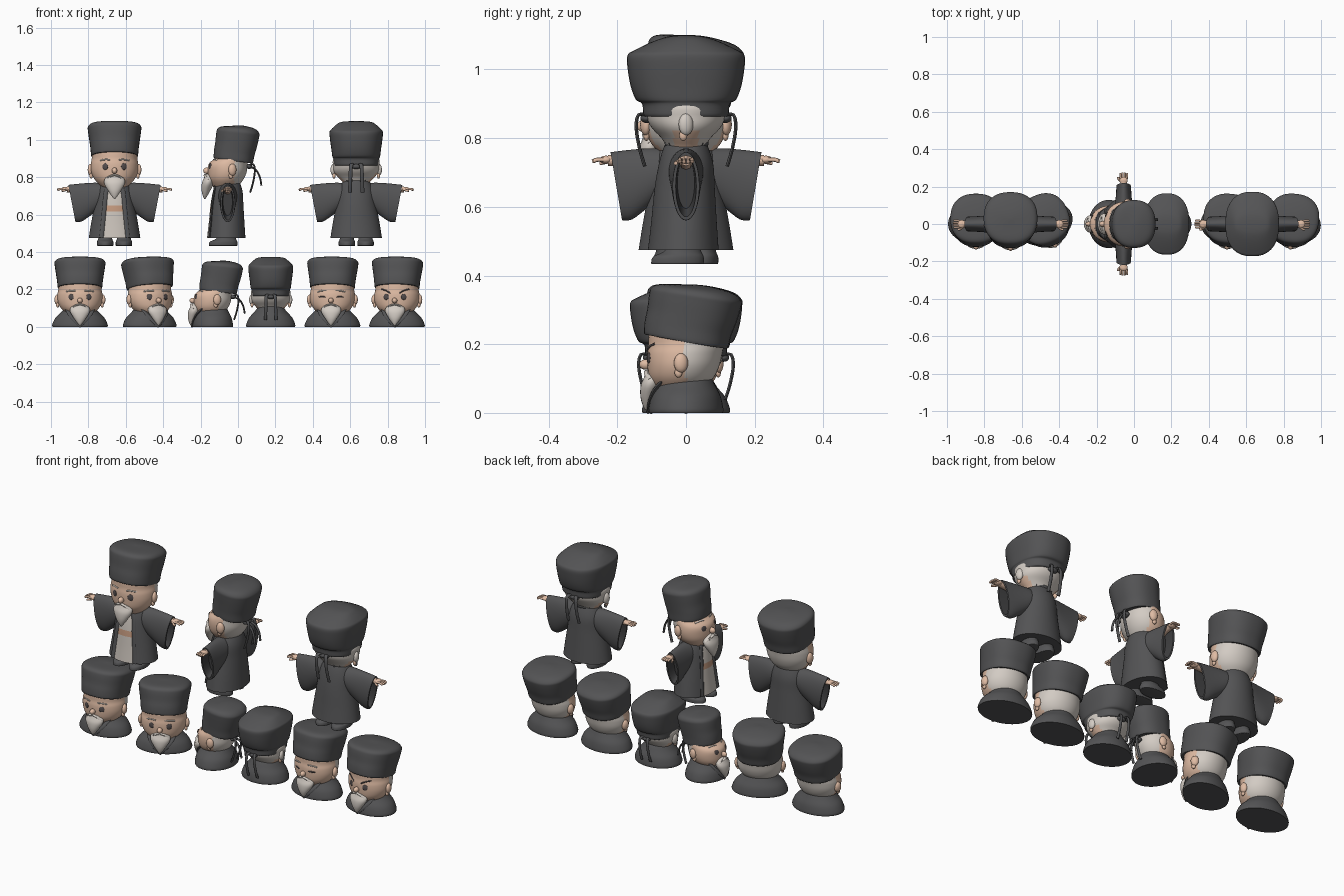
import bpy, bmesh, math
from mathutils import Matrix, Vector

if "Cube" in bpy.data.objects:
    bpy.data.objects.remove(bpy.data.objects["Cube"])


def material(name, col):
    m = bpy.data.materials.new(name)
    m.diffuse_color = (*col, 1)
    m.use_nodes = True
    m.node_tree.nodes["Principled BSDF"].inputs["Base Color"].default_value = m.diffuse_color
    return m


CLOTH = material("charcoal cloth", (.088, .088, .091))
LINING = material("dark lining", (.05, .05, .052))
SKIN = material("skin", (.74, .50, .37))
HAIR = material("white hair", (.65, .60, .55))
LINEN = material("pale linen", (.60, .55, .50))
TAN = material("tan sash", (.55, .32, .21))
EYE = material("dark eye", (.09, .075, .075))


def skin_loops(name, M, loops, mats, rule=None):
    """Join rings of points into a closed surface; rule(local centre) picks the material."""
    bm = bmesh.new()
    rings = [[bm.verts.new(p) for p in lp] for lp in loops]
    n = len(rings[0])
    for a, b in zip(rings, rings[1:]):
        for i in range(n):
            j = (i + 1) % n
            bm.faces.new((a[i], a[j], b[j], b[i]))
    bm.faces.new(rings[0][::-1])
    bm.faces.new(rings[-1])
    bmesh.ops.recalc_face_normals(bm, faces=bm.faces)
    for f in bm.faces:
        f.smooth = True
        if rule:
            f.material_index = rule(f.calc_center_median())
    bm.transform(M)
    me = bpy.data.meshes.new(name)
    bm.to_mesh(me)
    bm.free()
    for m in mats:
        me.materials.append(m)
    ob = bpy.data.objects.new(name, me)
    bpy.context.collection.objects.link(ob)
    return ob


def dense(rows, k=4):
    """Catmull-Rom through rows of ring parameters."""
    out = []
    for i in range(len(rows) - 1):
        p = [rows[max(i - 1, 0)], rows[i], rows[i + 1], rows[min(i + 2, len(rows) - 1)]]
        for s in range(k):
            t = s / k
            out.append([.5 * (2 * b + (c - a) * t + (2 * a - 5 * b + 4 * c - d) * t * t
                              + (3 * b - a - 3 * c + d) * t ** 3) for a, b, c, d in zip(*p)])
    return out + [list(rows[-1])]


def ring(z, yc, rx, ry, slope=0, p=2, n=48):
    pts = []
    for i in range(n):
        a = 2 * math.pi * (i + .5) / n
        c, s = math.cos(a), math.sin(a)
        x = max(rx, .001) * math.copysign(abs(c) ** (2 / p), c)
        y = yc + max(ry, .001) * math.copysign(abs(s) ** (2 / p), s)
        pts.append((x, y, z + slope * y))
    return pts


def lathe(name, M, rows, mats, rule=None, p=2, n=48, k=4):
    return skin_loops(name, M, [ring(*r, p=p, n=n) for r in dense(rows, k)], mats, rule)


def blob(name, M, c, r, mat, rot=None):
    rows = [(-math.cos(t * math.pi / 10), 0, math.sin(t * math.pi / 10), math.sin(t * math.pi / 10))
            for t in range(11)]
    T = Matrix.Translation(c) @ (rot or Matrix()) @ Matrix.Diagonal((*r, 1))
    return skin_loops(name, M @ T, [ring(*q, n=16) for q in rows], [mat])


def strip(name, M, pts, w, t, mat):
    """Rounded ribbon through points; wide along x, thin along the other direction."""
    pts = [Vector(p) for p in dense(pts, 3)]
    loops = []
    for i, p in enumerate(pts):
        d = (pts[min(i + 1, len(pts) - 1)] - pts[max(i - 1, 0)]).normalized()
        u = Vector((1, 0, 0)) if abs(d.x) < .8 else Vector((0, 0, 1))
        u = (u - d * u.dot(d)).normalized()
        v = d.cross(u)
        loops.append([p + u * w * math.cos(a * math.pi / 4) + v * t * math.sin(a * math.pi / 4)
                      for a in range(8)])
    return skin_loops(name, M, loops, [mat])


HEAD = [(.73, -.02, .045, .045), (.755, -.02, .075, .072), (.79, -.014, .108, .098),
        (.83, -.008, .125, .110), (.87, -.004, .127, .115), (.90, 0, .122, .115),
        (.95, 0, .115, .11), (.98, 0, .06, .06)]
HEAD_SIDE = [(.73, -.015, .045, .045), (.755, -.012, .075, .07), (.79, -.008, .105, .093),
             (.83, -.002, .118, .104), (.87, .002, .118, .104), (.90, .018, .110, .090),
             (.93, .03, .095, .075), (.95, .03, .05, .04)]
HEAD_BACK = [(.73, 0, .05, .045), (.77, 0, .07, .055), (.80, 0, .098, .072), (.83, 0, .12, .10),
             (.86, 0, .124, .115), (.90, 0, .12, .115), (.93, 0, .06, .06)]
ROBE = [(.475, -.008, .138, .103), (.55, -.006, .126, .096), (.65, -.004, .108, .088),
        (.72, 0, .098, .08), (.77, 0, .076, .066), (.80, 0, .05, .05), (.81, 0, .03, .03)]
HAT = [(.913, 0, .117, .118, -.19), (.915, 0, .125, .128, -.19), (.955, .006, .129, .132, -.18),
       (1.0, .018, .135, .136, -.17), (1.05, .028, .142, .140, -.16), (1.074, .032, .142, .136, -.16),
       (1.09, .03, .122, .112, -.13), (1.098, .02, .07, .06, -.08), (1.10, .02, .002, .002, 0)]
HAT_BACK = [(.863, 0, .11, .11), (.866, 0, .12, .124), (.90, 0, .123, .128), (.912, 0, .128, .146),
            (.95, 0, .133, .161), (1.0, 0, .140, .170), (1.04, 0, .143, .171), (1.056, 0, .134, .15),
            (1.08, 0, .108, .10), (1.094, 0, .085, .06), (1.099, 0, .05, .03), (1.10, 0, .002, .002)]


def front_y(rows, x, z):
    for a, b in zip(rows, rows[1:]):
        if a[0] <= z <= b[0]:
            t = (z - a[0]) / (b[0] - a[0])
            _, yc, rx, ry = [p + (q - p) * t for p, q in zip(a, b)]
            return yc - ry * math.sqrt(max(0, 1 - (x / rx) ** 2))


def ribbons(tag, M, d):
    """Knot and two hanging ties on the back (d=1) or the front (d=-1)."""
    blob(tag + "_tie_knot", M, (0, d * .115, .858), (.03, .018, .014), CLOTH)
    for s in (-1, 1):
        strip(tag + "_hanging_tie", M, [(s * .012, d * .112, .865), (s * .026, d * .138, .868),
              (s * .03, d * .145, .83), (s * .032, d * .135, .77), (s * .034, d * .12, .718)],
              .010, .005, CLOTH)


def back_head_rule(c):
    return int(c.z < .825 and abs(c.y) < .035)


def head(tag, M, kind, mood="calm"):
    side = kind == "side"
    if kind == "back":
        lathe(tag + "_head", M, HEAD_BACK, [HAIR, SKIN], back_head_rule)
        lathe(tag + "_cap", M, HAT_BACK, [CLOTH], p=2.4)
        for d in (-1, 1):
            ribbons(tag, M, d)
    else:
        rows = HEAD_SIDE if side else HEAD
        hairline = .035 if side else .01
        lathe(tag + "_head", M, rows, [SKIN, HAIR], lambda c: int(c.y > hairline))
        H = M
        if side:      # smaller cap, set back and less tilted
            shear = Matrix()
            shear[2][1] = .094
            H = (M @ Matrix.Translation((0, .03, -.024)) @ shear
                 @ Matrix.Diagonal((.89, .82, 1, 1)))
            ribbons(tag, M, 1)
            for s in (-1, 1):
                strip(tag + "_loose_tie", M, [(s * .01, .11, .86), (s * .02, .15, .84),
                      (s * .024, .172, .80), (s * .024, .18, .755)], .008, .005, CLOTH)
        lathe(tag + "_cap", H, HAT, [CLOTH], p=2.35)
        # beard, moustache and nose
        lathe(tag + "_beard", M, [(.684, -.122, .003, .003), (.70, -.121, .016, .012),
              (.73, -.116, .036, .024), (.765, -.107, .055, .032), (.79, -.102, .053, .028),
              (.812, -.1, .03, .02), (.82, -.096, .005, .005)], [HAIR], n=24)
        blob(tag + "_nose", M, (0, front_y(rows, 0, .835) - .006, .835), (.015, .02, .017), SKIN)
        for s in (-1, 1):
            strip(tag + "_moustache", M, [(0, -.12, .812), (s * .025, -.119, .804),
                  (s * .05, -.105, .785)], .006, .008, HAIR)
            x, z = s * .05, .857
            y = front_y(rows, x, z)
            rot = Matrix.Rotation(s * .42, 4, 'Z')
            if mood == "closed":
                blob(tag + "_closed_eye", M, (x, y, z), (.023, .004, .005), EYE, rot)
            else:
                blob(tag + "_eye", M, (x, y, z), (.016, .004, .018), EYE, rot)
            tilt = {"angry": .012, "closed": -.004}.get(mood, -.002)
            brow = [(s * q, front_y(rows, s * q, .892 + h) - .001, .892 + h)
                    for q, h in ((.025, -tilt), (.05, .003), (.078, tilt))]
            strip(tag + "_eyebrow", M, brow, .004, .003, EYE if mood == "angry" else HAIR)
    # ears; on the back views mostly covered with hair
    back = kind == "back"
    y, r = {"side": (.025, .118), "back": (0, .122)}.get(kind, (-.002, .128))
    for s in (-1, 1):
        blob(tag + "_ear", M, (s * r, y, .84), (.015, .022, .032), HAIR if back else SKIN,
             Matrix.Rotation(s * .3, 4, 'Z'))
        blob(tag + "_ear_lobe", M, (s * (r - .003), y - .008, .808), (.009, .012, .016), SKIN)


def sleeve(tag, M, s):
    # x, centre z, half height, half depth, lean of the section
    rows = [(.03, .715, .05, .05, 0), (.08, .70, .07, .05, 0), (.13, .682, .088, .045, 0),
            (.185, .664, .101, .041, .08), (.228, .660, .099, .039, .19)]
    loops = dense(rows, 3) + [[.228, .660, .089, .030, .19], [.17, .67, .075, .025, .06]]
    pts = [[(s * (x + lean * h * math.sin(a)), d * math.cos(a), zc + h * math.sin(a))
            for a in [2 * math.pi * i / 32 for i in range(32)]] for x, zc, h, d, lean in loops]
    ob = skin_loops(tag + "_sleeve", M, pts, [CLOTH, LINING])
    for f in ob.data.polygons:      # the turned-in rings are lining
        if min(f.vertices) >= 32 * (len(loops) - 2):
            f.material_index = 1
    # arm, palm and fingers
    strip(tag + "_forearm", M, [(s * .15, 0, .72), (s * .21, 0, .732), (s * .255, 0, .735)],
          .016, .018, SKIN)
    blob(tag + "_palm", M, (s * .262, 0, .737), (.022, .022, .012), SKIN)
    for k in range(4):
        y = (k - 1.5) * .011
        strip(tag + "_finger", M, [(s * .27, y, .737), (s * .292, y * 1.1, .737),
              (s * (.309 - abs(y) * .4), y * 1.1, .732)], .006, .0055, SKIN)
    strip(tag + "_thumb", M, [(s * .25, -.012, .735), (s * .266, -.026, .73),
          (s * .282, -.030, .727)], .006, .006, SKIN)


def robe_rule(c):
    if c.y > -.02 or c.z > .735 or abs(c.x) > .07 - (c.z - .475) * .1 or c.z < .478:
        return 0
    return 2 if .615 < c.z < .65 else 1


def figure(tag, x, turn, kind, reach=1):
    M = Matrix.Translation((x, 0, 0)) @ Matrix.Rotation(math.radians(turn), 4, 'Z')
    back = kind == "back"
    lathe(tag + "_robe", M, ROBE, [CLOTH, LINEN, TAN], None if back else robe_rule, n=72, k=6)
    for s in (-1, 1):
        sleeve(tag, M @ Matrix.Diagonal((reach, 1, 1, 1)), s)
        lathe(tag + "_shoe", M @ Matrix.Translation((s * .05, 0, 0)),
              [(.433, -.025, .040, .072), (.436, -.025, .044, .077), (.455, -.022, .044, .074),
               (.47, -.01, .038, .055), (.50, 0, .034, .04)], [CLOTH], n=24)
        if not back:      # lapel bands along the open front
            edge = [(s * (.07 - (z - .475) * .1), z) for z in (.477, .55, .65, .72)]
            edge += [(s * .025, .765)]
            strip(tag + "_lapel", M, [(q, front_y(ROBE, q, z) - .002, z) for q, z in edge],
                  .013, .006, CLOTH)
    strip(tag + "_collar", M, [(.058 * math.sin(a), .058 * math.cos(a), .785)
          for a in [math.pi * (i / 6 - 1) * .9 for i in range(13)]], .014, .008, CLOTH)
    head(tag, M, kind)


def bust(tag, x, turn, kind, mood="calm", wide=.95):
    M = (Matrix.Translation((x, 0, 0)) @ Matrix.Rotation(math.radians(turn), 4, 'Z')
         @ Matrix.Diagonal((wide, .95, .88, 1)) @ Matrix.Translation((0, 0, -.675)))
    lathe(tag + "_shoulders", M, [(.675, 0, .155, .113), (.69, 0, .156, .114), (.73, 0, .138, .106),
          (.765, 0, .105, .09), (.80, 0, .075, .072), (.82, 0, .05, .05)], [CLOTH])
    if kind != "back":
        for s in (-1, 1):
            strip(tag + "_lapel", M, [(s * .075, -.055, .79), (s * .06, -.088, .755),
                  (s * .03, -.108, .715), (-s * .005, -.116, .68)], .012, .006, CLOTH)
    head(tag, M, kind, mood)


# three standing figures
figure("front_figure", -.66, 0, "front")
figure("side_figure", -.055, -90, "side", reach=.89)
figure("back_figure", .632, 0, "back")

# six busts
bust("front_bust", -.845, 0, "front")
bust("turned_bust", -.472, 24, "front")
bust("side_bust", -.135, -90, "side", wide=.82)
bust("back_bust", .175, 0, "back", wide=.84)
bust("sleepy_bust", .505, -4, "front", "closed")
bust("angry_bust", .85, -6, "front", "angry")

# smooth shading with sharp edges kept
for ob in bpy.context.collection.objects:
    ob.select_set(True)
    bpy.context.view_layer.objects.active = ob
bpy.ops.object.shade_smooth_by_angle(angle=math.radians(50))
